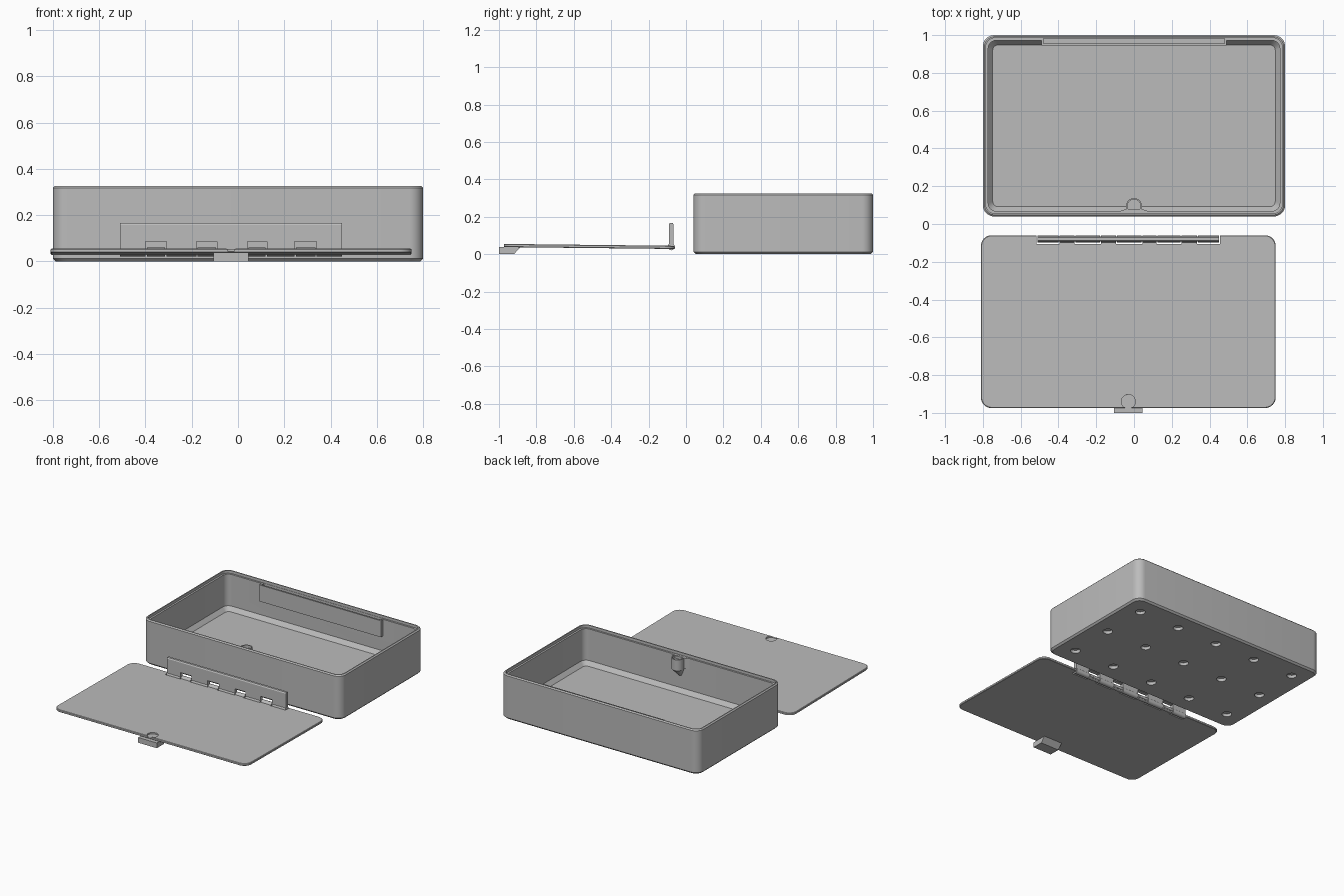
import bpy, bmesh, math
from mathutils import Matrix, Vector

if "Cube" in bpy.data.objects:
    bpy.data.objects.remove(bpy.data.objects["Cube"])

grey = bpy.data.materials.new("matte grey")
grey.use_nodes = True
grey.diffuse_color = (0.5, 0.5, 0.5, 1)
grey.node_tree.nodes["Principled BSDF"].inputs["Base Color"].default_value = (0.5, 0.5, 0.5, 1)


def loft(name, rings):
    """Skin equal-length point rings into a closed solid."""
    bm = bmesh.new()
    loops = [[bm.verts.new(p) for p in ring] for ring in rings]
    n = len(loops[0])
    for a, b in zip(loops, loops[1:]):
        for i in range(n):
            j = (i + 1) % n
            bm.faces.new((a[i], a[j], b[j], b[i]))
    bm.faces.new(loops[0][::-1])
    bm.faces.new(loops[-1])
    bmesh.ops.recalc_face_normals(bm, faces=bm.faces)
    mesh = bpy.data.meshes.new(name)
    bm.to_mesh(mesh)
    bm.free()
    mesh.materials.append(grey)
    obj = bpy.data.objects.new(name, mesh)
    bpy.context.collection.objects.link(obj)
    return obj


def rounded(cx, cy, hx, hy, r, z):
    """Rounded rectangle ring."""
    pts = []
    for k, (sx, sy) in enumerate(((1, 1), (-1, 1), (-1, -1), (1, -1))):
        for s in range(9):
            a = math.pi / 2 * (k + s / 8)
            pts.append((cx + sx * (hx - r) + r * math.cos(a),
                        cy + sy * (hy - r) + r * math.sin(a), z))
    return pts


def circle(cx, cy, r, z, n=32):
    return [(cx + r * math.cos(2 * math.pi * i / n),
             cy + r * math.sin(2 * math.pi * i / n), z) for i in range(n)]


def block(name, x0, x1, y0, y1, z0, z1):
    return loft(name, [[(x0, y0, z), (x1, y0, z), (x1, y1, z), (x0, y1, z)] for z in (z0, z1)])


def side_extrude(name, profile, x0, x1):
    """Extrude a (y, z) profile along x."""
    return loft(name, [[(x, y, z) for y, z in profile] for x in (x0, x1)])


def cut(obj, cutters):
    """Subtract the cutters and bake the result."""
    for c in cutters:
        mod = obj.modifiers.new("cut", "BOOLEAN")
        mod.operation, mod.solver, mod.object = "DIFFERENCE", "EXACT", c
    bpy.context.view_layer.update()
    baked = bpy.data.meshes.new_from_object(obj.evaluated_get(bpy.context.evaluated_depsgraph_get()))
    obj.modifiers.clear()
    obj.data = baked
    for c in cutters:
        bpy.data.objects.remove(c)


# Tray: one continuous shell, outside up, over the lid ledge, down to the floor
TRAY_Y = 0.52
shell = [(0.012, 0), (0, 0.012), (0, 0.317), (0.008, 0.325), (0.015, 0.325),
         (0.015, 0.305), (0.028, 0.305), (0.028, 0.075), (0.052, 0.045)]
tray = loft("tray", [rounded(0, TRAY_Y, 0.8 - d, 0.48 - d, 0.06 - d * 0.6, z) for d, z in shell])
holes = [loft("hole", [circle(x / 3, TRAY_Y + y * 0.34, 0.033, z) for z in (-0.02, 0.022)])
         for x in range(-2, 3) for y in (-1, 0, 1)]
cut(tray, holes + [block("slot", -0.48, 0.48, 0.955, 0.983, 0.2, 0.315)])

# Pocket that receives the hinge leaf
pocket = block("hinge_pocket", -0.49, 0.49, 0.945, 0.98, 0.185, 0.305)
cut(pocket, [block("slot", -0.48, 0.48, 0.955, 0.99, 0.2, 0.4)])

# Magnet post on the front wall
post = loft("magnet_post", [circle(0, 0.065, 0.01, 0.165), circle(0, 0.095, 0.042, 0.225),
                            circle(0, 0.095, 0.042, 0.305)])
cut(post, [loft("socket", [circle(0, 0.095, 0.035, z) for z in (0.285, 0.4)])])
loft("post_gusset", [[(-0.08, 0.066, z), (0.08, 0.066, z), (0.04, 0.08, z), (-0.04, 0.08, z)]
                     for z in (0.225, 0.304)])

# Hinge spans along x
CX = -0.03
tabs = [(-0.51, -0.4), (-0.31, -0.18), (-0.09, 0.04), (0.125, 0.245), (0.34, 0.45)]
gaps = [(a[1] + 0.006, b[0] - 0.006) for a, b in zip(tabs, tabs[1:])]

# Lid: thin rounded slab, very slightly tilted
lid = loft("lid", [rounded(CX, -0.517, 0.78 - d, 0.457 - d, 0.055, z)
                   for d, z in ((0.003, 0.033), (0, 0.036), (0, 0.047), (0.003, 0.05))])
cutters = [block("notch", a - 0.006, b + 0.006, -0.105, 0, 0, 0.1) for a, b in tabs]
cutters.append(loft("socket", [circle(CX, -0.94, 0.037, z) for z in (0.04, 0.1)]))
cut(lid, cutters)
lid.data.transform(Matrix.Translation((0, -0.517, 0.0415)) @ Matrix.Rotation(-0.011, 4, "X")
                   @ Matrix.Translation((0, 0.517, -0.0415)))

# Finger catch under the lid's front edge
side_extrude("finger_catch", [(-1, 0), (-0.92, 0), (-0.885, 0.038), (-1, 0.038)], -0.105, 0.045)

# Hinge: upright leaf, tabs and interlocking knuckles
leaf = [(-0.092, 0.085), (-0.066, 0.085), (-0.066, 0.158), (-0.071, 0.166), (-0.087, 0.166), (-0.092, 0.158)]
side_extrude("hinge_leaf", leaf, -0.51, 0.45)
barrel = [(-0.079 + y, 0.04 + z) for y, z, _ in circle(0, 0, 0.019, 0, 20)]
for a, b in tabs:
    block("leaf_tab", a, b, -0.092, -0.066, 0.04, 0.086)
    side_extrude("leaf_knuckle", barrel, a, b)
for a, b in gaps:
    side_extrude("lid_knuckle", barrel, a, b)

# Smooth the rounded walls, keep the edges sharp
for obj in bpy.context.collection.objects:
    obj.select_set(obj.type == "MESH")
    if obj.type == "MESH":
        bpy.context.view_layer.objects.active = obj
bpy.ops.object.shade_smooth_by_angle(angle=math.radians(30))
